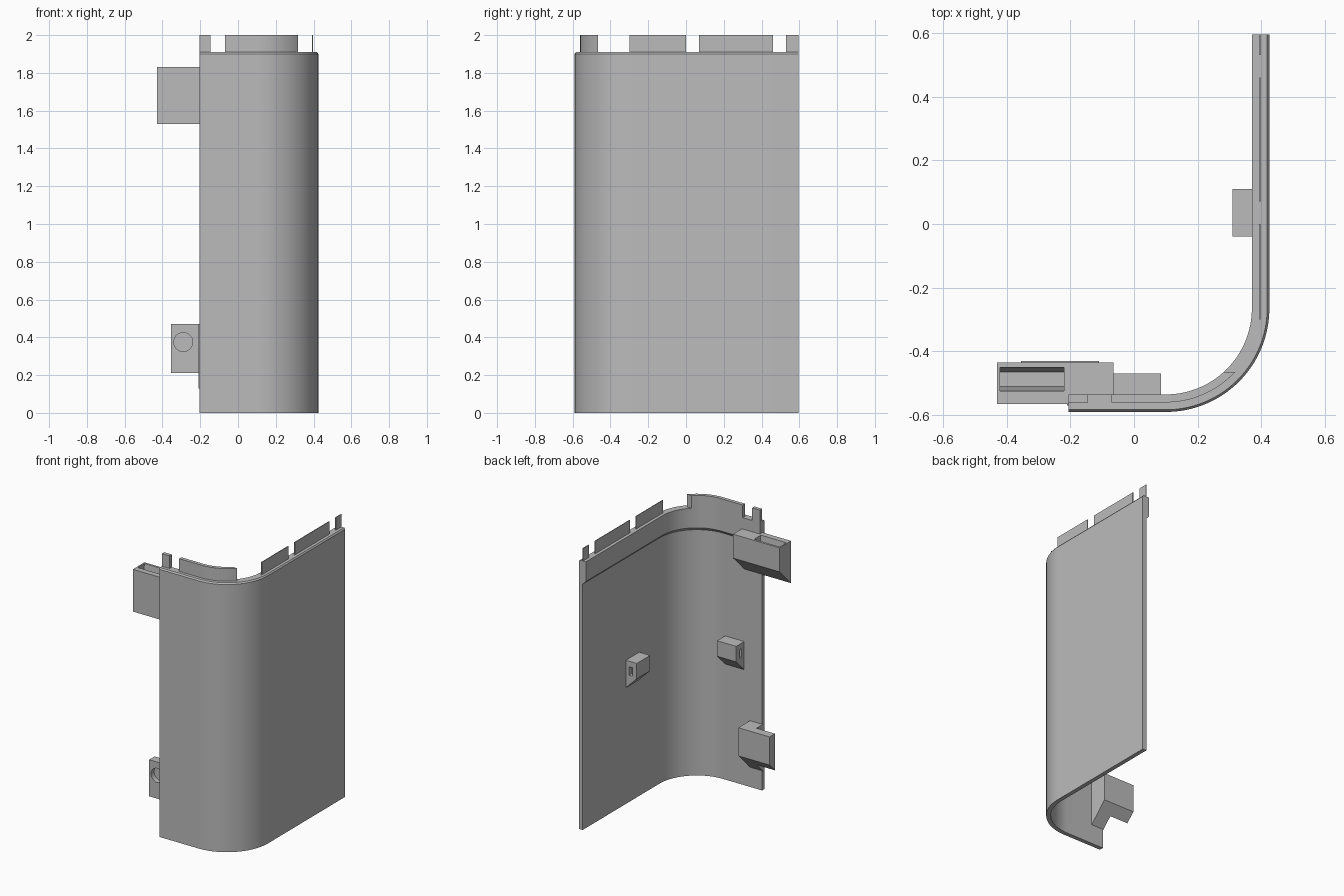
import bpy, bmesh, math
from mathutils import Vector

old = bpy.data.objects.get("Cube")
if old:
    bpy.data.objects.remove(old, do_unlink=True)

GREY = (0.5, 0.5, 0.5, 1)
mat = bpy.data.materials.new("grey_plastic")
mat.use_nodes = True
mat.diffuse_color = GREY
mat.node_tree.nodes["Principled BSDF"].inputs["Base Color"].default_value = GREY

# Overall plan of the wall
LEFT, RIGHT, FRONT, BACK = -0.205, 0.425, -0.59, 0.595
RADIUS = 0.325
CX, CY = RIGHT - RADIUS, FRONT + RADIUS
SKIN, RIM = 0.03, 0.055          # wall thickness below and at the rim
LEDGE, TOP = 1.91, 2.0


def finish(name, bm):
    bmesh.ops.recalc_face_normals(bm, faces=bm.faces)
    mesh = bpy.data.meshes.new(name)
    bm.to_mesh(mesh)
    bm.free()
    mesh.materials.append(mat)
    obj = bpy.data.objects.new(name, mesh)
    bpy.context.collection.objects.link(obj)
    return obj


def loft(bm, rings):
    """Join closed rings of points and cap both ends."""
    rings = [[bm.verts.new(p) for p in ring] for ring in rings]
    for a, b in zip(rings, rings[1:]):
        for i in range(len(a)):
            j = (i + 1) % len(a)
            bm.faces.new((a[i], a[j], b[j], b[i]))
    bm.faces.new(rings[0])
    bm.faces.new(rings[-1])


def sweep(name, section, start_x, cut_y=None):
    """Sweep a (depth, z) section along the rounded L-shaped plan."""
    stations = [(Vector((start_x, FRONT)), Vector((0, 1)))]
    steps = 32
    for i in range(steps + 1):
        a = math.radians(-90 + 90 * i / steps)
        n = Vector((math.cos(a), math.sin(a)))
        stations.append((Vector((CX, CY)) + n * RADIUS, -n))
    stations.append((Vector((RIGHT, BACK)), Vector((-1, 0))))
    bm = bmesh.new()
    loft(bm, [[(*(p + n * d), z) for d, z in section] for p, n in stations])
    if cut_y is not None:
        geom = bm.verts[:] + bm.edges[:] + bm.faces[:]
        bmesh.ops.bisect_plane(bm, geom=geom, plane_co=(0, cut_y, 0),
                               plane_no=(0, 1, 0), clear_outer=True)
        bmesh.ops.holes_fill(bm, edges=[e for e in bm.edges if e.is_boundary])
    obj = finish(name, bm)
    bpy.ops.object.select_all(action="DESELECT")
    obj.select_set(True)
    bpy.context.view_layer.objects.active = obj
    bpy.ops.object.shade_smooth_by_angle(angle=math.radians(30))
    return obj


def prism(name, profile, lo, hi, axis="x"):
    """Extrude a profile along x as (y, z) or along y as (x, z)."""
    place = {"x": lambda s, u, z: (s, u, z), "y": lambda s, u, z: (u, s, z)}[axis]
    bm = bmesh.new()
    loft(bm, [[place(s, u, z) for u, z in profile] for s in (lo, hi)])
    return finish(name, bm)


def box(name, x, y, z):
    return prism(name, [(y[0], z[0]), (y[1], z[0]), (y[1], z[1]), (y[0], z[1])], *x)


def carve(obj, cutter):
    cutter.hide_render = True
    mod = obj.modifiers.new("cut", "BOOLEAN")
    mod.operation, mod.solver, mod.object = "DIFFERENCE", "EXACT", cutter
    bpy.context.view_layer.objects.active = obj
    bpy.ops.object.modifier_apply(modifier=mod.name)
    bpy.data.objects.remove(cutter, do_unlink=True)


def wedge(wall, face, top, drop):
    """Bracket profile with a 45 degree underside running down to the wall."""
    low = top - drop
    return [(wall, top), (face, top), (face, low), (wall, low - abs(face - wall))]


# Curved wall with a thicker rim band inside the top
sweep("curved_wall", [(0, 0), (0, 1.9), (0.007, LEDGE), (RIM, LEDGE),
                      (RIM, 1.77), (SKIN, 1.745), (SKIN, 0)], LEFT)

# Locating tabs along the top edge
sweep("curved_tab", [(SKIN, LEDGE - 0.01), (SKIN, TOP), (RIM, TOP), (RIM, LEDGE - 0.01)],
      -0.07, cut_y=-0.465)
box("front_end_tab", (LEFT, -0.145), (FRONT + SKIN, FRONT + RIM), (LEDGE - 0.01, TOP))
for i, span in enumerate([(-0.3, 0.0), (0.07, 0.46), (0.53, BACK)]):
    box(f"side_tab_{i + 1}", (RIGHT - 0.033, RIGHT - 0.028), span, (LEDGE - 0.01, TOP))

# Upper clip with a tapered pocket in its top
upper = prism("upper_clip", wedge(-0.565, -0.435, 1.83, 0.17), -0.43, -0.065)
pocket = [(-0.526, 1.84), (-0.449, 1.84), (-0.465, 1.69), (-0.51, 1.69)]
carve(upper, prism("pocket_cutter", pocket, -0.42, -0.22))

# Lower clip, notched beside the wall edge, with a blind round hole
lower = prism("lower_clip", wedge(-0.57, -0.43, 0.47, 0.2), -0.355, -0.11)
carve(lower, box("notch_cutter", (-0.5, -0.21), (-0.7, -0.49), (0, 1)))
circle = [(-0.29 + 0.05 * math.cos(a), 0.375 + 0.05 * math.sin(a))
          for a in (math.tau * i / 32 for i in range(32))]
carve(lower, prism("hole_cutter", circle, -0.52, -0.455, "y"))

# Two small inner blocks, each with a slot in one end
front_block = prism("front_block", wedge(-0.565, -0.47, 1.02, 0.11), -0.065, 0.085)
carve(front_block, box("slot_cutter", (-0.1, -0.035), (-0.53, -0.505), (0.92, 0.98)))
side_block = prism("side_block", wedge(0.4, 0.31, 1.02, 0.11), -0.04, 0.11, "y")
carve(side_block, box("slot_cutter", (0.345, 0.37), (0.08, 0.15), (0.92, 0.98)))
